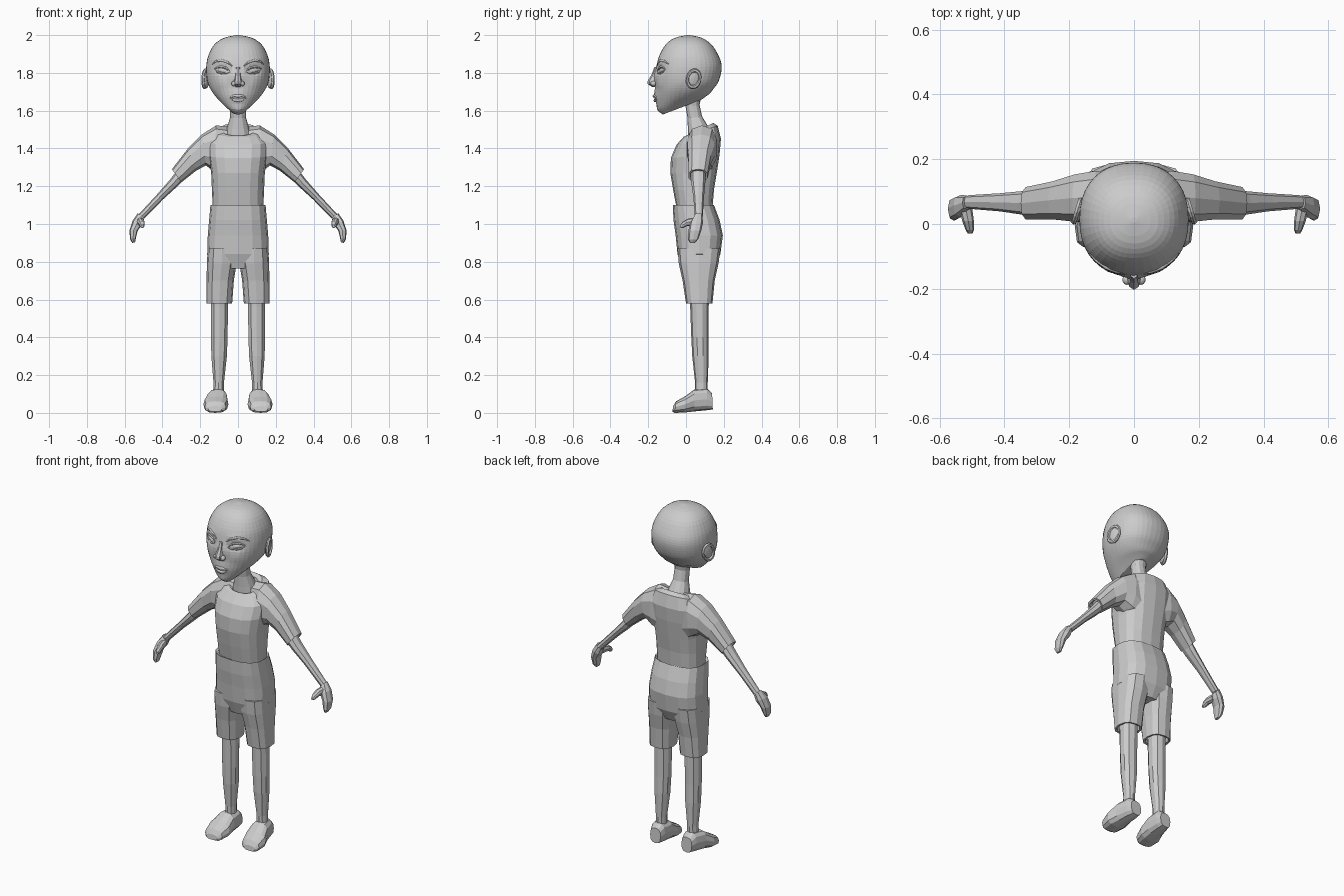
import bpy, bmesh, math
from math import sin, cos, pi, exp
from mathutils import Vector, Matrix
from mathutils.bvhtree import BVHTree


def spow(v, p):
    return math.copysign(abs(v) ** (2 / p), v)


def finish(name, bm, mirror):
    bmesh.ops.recalc_face_normals(bm, faces=bm.faces)
    me = bpy.data.meshes.new(name)
    bm.to_mesh(me)
    ob = bpy.data.objects.new(name, me)
    bpy.context.collection.objects.link(ob)
    if mirror:
        mod = ob.modifiers.new("mirror", "MIRROR")
        mod.use_mirror_merge = False
    return ob


def smooth_rows(rows, k):
    # Catmull-Rom interpolation between cross-sections
    out = []
    for i in range(len(rows) - 1):
        p = [rows[max(0, min(len(rows) - 1, i + d))] for d in (-1, 0, 1, 2)]
        for j in range(k):
            t = j / k
            out.append([b + .5 * t * (c - a + t * (2*a - 5*b + 4*c - d + t * (3*(b - c) + d - a)))
                        for a, b, c, d in zip(*p)])
    return out + [list(rows[-1])]


def loft(name, rows, axis='x', n=12, power=2.2, mirror=False, k=1, sculpt=None):
    """Row = (A, zA, B, zB, half width, centre); ring passes through A and B,
    and spreads by half width along the given axis."""
    bm = bmesh.new()
    rings = []
    for a, za, b, zb, hw, c in smooth_rows(rows, k):
        ring = []
        for i in range(n):
            t = 2 * pi * i / n
            u, s = spow(cos(t), power), c + hw * spow(sin(t), power)
            q, z = (a + b) / 2 + u * (a - b) / 2, (za + zb) / 2 + u * (za - zb) / 2
            co = Vector((s, q, z) if axis == 'x' else (q, s, z))
            if sculpt:
                sculpt(co)
            ring.append(bm.verts.new(co))
        rings.append(ring)
    for r, s in zip(rings, rings[1:]):
        for i in range(n):
            bm.faces.new((r[i], r[(i + 1) % n], s[(i + 1) % n], s[i]))
    bm.faces.new(rings[0])
    bm.faces.new(rings[-1])
    return finish(name, bm, mirror)


def ball(name, loc, size, rot=(0, 0, 0), mirror=True):
    bm = bmesh.new()
    m = Matrix.Translation(loc)
    for ang, ax in zip(rot, 'XYZ'):
        m = m @ Matrix.Rotation(ang, 4, ax)
    bmesh.ops.create_uvsphere(bm, u_segments=12, v_segments=8, radius=1,
                              matrix=m @ Matrix.Diagonal((*size, 1)))
    return finish(name, bm, mirror)


# Head, with sockets, brow, cheeks and muzzle pushed in or out
DENTS = [(.08, 1.813, .035, .022, .016), (.08, 1.86, .045, .015, -.004),
         (.085, 1.745, .03, .025, -.004), (0, 1.68, .045, .035, -.012),
         (0, 1.60, .03, .02, -.006), (0, 1.77, .03, .04, -.012)]


def face(co):
    if co.y < -.04:
        for x, z, sx, sz, amp in DENTS:
            co.y += amp * exp(-((abs(co.x) - x) / sx) ** 2 - ((co.z - z) / sz) ** 2)


head = loft("head", [
    (.005, 2.0, .02, 2.0, .008, 0), (-.06, 1.985, .085, 1.985, .075, 0),
    (-.105, 1.953, .137, 1.948, .125, 0), (-.138, 1.90, .173, 1.89, .156, 0),
    (-.153, 1.85, .188, 1.845, .167, 0), (-.162, 1.80, .186, 1.80, .168, 0),
    (-.16, 1.75, .17, 1.75, .161, 0), (-.158, 1.70, .145, 1.715, .142, 0),
    (-.155, 1.65, .125, 1.69, .112, 0), (-.148, 1.607, .105, 1.675, .077, 0),
    (-.12, 1.58, .085, 1.66, .045, 0)], n=40, power=2.25, k=3, sculpt=face)
tree = BVHTree.FromPolygons([v.co for v in head.data.vertices],
                            [p.vertices for p in head.data.polygons])


def skin(x, z):
    hit = tree.ray_cast(Vector((x, -1, z)), Vector((0, 1, 0)))[0]
    return hit.y if hit else -.1


def ridge(name, pts, r, mirror=True):
    # tapered tube lying on the face
    cu = bpy.data.curves.new(name, 'CURVE')
    cu.dimensions, cu.bevel_depth, cu.bevel_resolution = '3D', r, 1
    sp = cu.splines.new('POLY')
    sp.points.add(len(pts) - 1)
    for i, (p, (x, z)) in enumerate(zip(sp.points, pts)):
        p.co = (x, skin(x, z), z, 1)
        p.radius = .35 + .65 * sin(pi * i / (len(pts) - 1))
    ob = bpy.data.objects.new(name, cu)
    bpy.context.collection.objects.link(ob)
    if mirror:
        ob.modifiers.new("mirror", "MIRROR").use_mirror_merge = False


# Eyes, lids and brows
ball("eye", (.083, skin(.083, 1.813) + .004, 1.813), (.034, .012, .013), (0, -.2, .45))
ridge("upper_lid", [(.042, 1.805), (.06, 1.826), (.085, 1.833), (.108, 1.83), (.126, 1.82)], .006)
ridge("lower_lid", [(.042, 1.805), (.06, 1.798), (.085, 1.797), (.108, 1.804), (.126, 1.82)], .005)
ridge("brow", [(.03, 1.835), (.055, 1.856), (.085, 1.866), (.115, 1.862), (.138, 1.845)], .007)

# Nose and nostrils
loft("nose", [(-.168, 1.83, -.13, 1.83, .012, 0), (-.183, 1.79, -.13, 1.79, .015, 0),
              (-.203, 1.757, -.13, 1.755, .021, 0), (-.203, 1.742, -.13, 1.74, .021, 0),
              (-.18, 1.726, -.13, 1.724, .014, 0)], n=8)
ball("nostril", (.022, -.172, 1.743), (.014, .016, .014))

# Lips
ridge("upper_lip", [(-.042, 1.668), (-.02, 1.68), (0, 1.677), (.02, 1.68), (.042, 1.668)], .009, False)
ridge("lower_lip", [(-.036, 1.665), (-.018, 1.656), (0, 1.654), (.018, 1.656), (.036, 1.665)], .010, False)

# Ears: flat lobe with a raised rim
ball("ear", (.168, .04, 1.768), (.012, .035, .05), (-.25, 0, .3))
bpy.ops.mesh.primitive_torus_add(major_segments=16, minor_segments=6, major_radius=.036,
                                 minor_radius=.009, location=(.175, .04, 1.768))
rim = bpy.context.object
rim.name = "ear_rim"
rim.data.transform(rim.matrix_world @ Matrix.Rotation(.3, 4, 'Z') @ Matrix.Rotation(-.25, 4, 'X')
                   @ Matrix.Diagonal((1, .95, 1.25, 1)) @ Matrix.Rotation(pi / 2, 4, 'Y'))
rim.location = (0, 0, 0)
rim.modifiers.new("mirror", "MIRROR")

# Neck
loft("neck", [(-.015, 1.70, .085, 1.70, .05, 0), (-.002, 1.62, .072, 1.63, .041, 0),
              (.008, 1.56, .085, 1.57, .042, 0), (.01, 1.50, .115, 1.52, .058, 0),
              (.01, 1.45, .13, 1.48, .07, 0)], n=12)

# Shirt body and sleeves
loft("shirt", [(-.05, 1.085, .14, 1.085, .134, 0), (-.068, 1.18, .148, 1.18, .138, 0),
               (-.083, 1.27, .163, 1.27, .142, 0), (-.08, 1.35, .178, 1.37, .155, 0),
               (-.05, 1.42, .185, 1.45, .158, 0), (-.012, 1.462, .168, 1.52, .125, 0),
               (.004, 1.468, .145, 1.535, .088, 0), (.012, 1.46, .125, 1.52, .07, 0),
               (.014, 1.44, .12, 1.49, .064, 0)], n=16, power=2.5)
loft("sleeve", [(.05, 1.515, .05, 1.25, .07, .09), (.115, 1.522, .13, 1.28, .082, .085),
                (.19, 1.475, .17, 1.31, .076, .08), (.265, 1.40, .222, 1.282, .061, .073),
                (.35, 1.29, .30, 1.22, .052, .064), (.342, 1.283, .304, 1.23, .042, .064),
                (.32, 1.30, .285, 1.25, .04, .064)], 'y', n=10, power=2.5, mirror=True)

# Bare arms, hands and thumbs
loft("arm", [(.32, 1.287, .275, 1.247, .04, .065), (.36, 1.235, .32, 1.2, .037, .065),
             (.43, 1.155, .397, 1.13, .028, .067), (.525, 1.052, .497, 1.028, .021, .068)],
     'y', n=8, mirror=True)
loft("hand", [(.53, 1.058, .498, 1.025, .021, .066), (.558, 1.018, .508, .995, .034, .056),
              (.575, .965, .53, .967, .034, .047), (.571, .918, .54, .928, .028, .038),
              (.56, .90, .545, .903, .016, .034)], 'y', n=8, power=2.6, mirror=True)
loft("thumb", [(.05, 1.035, .05, .99, .02, .52), (.01, 1.028, .005, .99, .018, .512),
               (-.018, 1.012, -.018, .978, .013, .507), (-.03, .995, -.03, .98, .007, .506)],
     n=8, mirror=True)

# Shorts: hips and two wide legs with turned-in hems
loft("shorts_hips", [(-.052, 1.09, .135, 1.09, .132, 0), (-.07, 1.10, .148, 1.10, .146, 0),
                     (-.066, 1.02, .178, 1.02, .153, 0), (-.055, .94, .195, .94, .16, 0),
                     (-.045, .84, .182, .84, .163, 0), (-.02, .765, .15, .775, .085, 0)],
     n=16, power=2.6)
loft("shorts_leg", [(-.045, .87, .183, .87, .075, .085), (-.038, .79, .172, .79, .079, .086),
                    (-.018, .70, .152, .70, .072, .094), (.0, .58, .14, .58, .068, .099),
                    (.012, .582, .13, .582, .056, .099), (.014, .62, .13, .62, .055, .099)],
     n=12, power=2.6, mirror=True)

# Legs
loft("leg", [(.015, .66, .125, .66, .05, .098), (.022, .56, .12, .56, .047, .098),
             (.028, .40, .118, .40, .046, .099), (.033, .30, .12, .30, .043, .1),
             (.048, .16, .115, .16, .029, .102), (.048, .10, .115, .10, .03, .103)],
     n=10, mirror=True)

# Shoes
loft("shoe", [(-.068, .036, -.072, .006, .036, .122), (-.052, .062, -.06, 0, .056, .12),
              (-.005, .088, -.005, .002, .066, .117), (.045, .125, .045, .008, .055, .11),
              (.11, .13, .11, .014, .044, .104), (.138, .105, .142, .018, .034, .102)],
     n=12, power=2.6, mirror=True)
